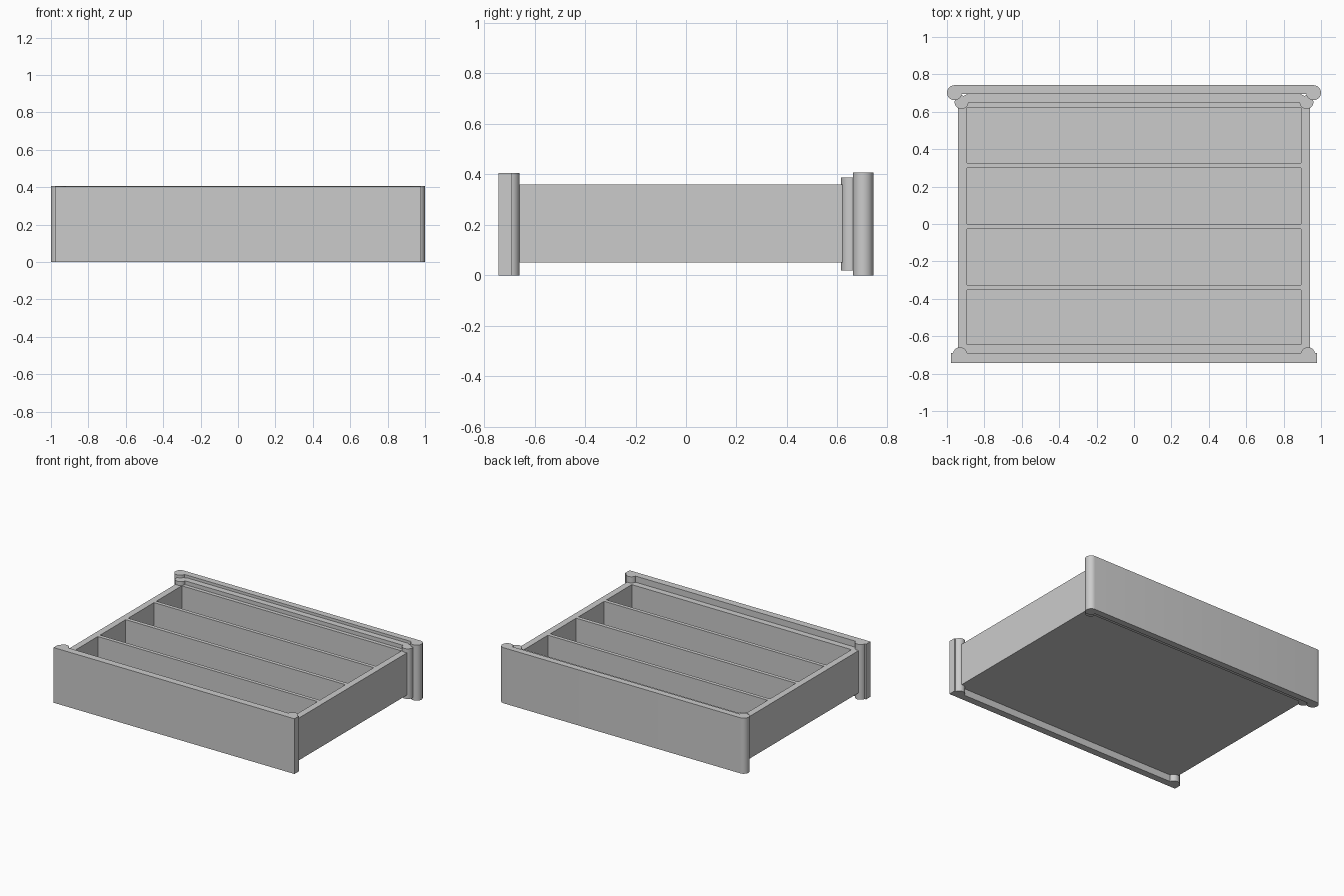
import bpy, bmesh
from math import sin, cos, radians

if "Cube" in bpy.data.objects:
    bpy.data.objects.remove(bpy.data.objects["Cube"])


def arc(cx, cy, r, a0, a1, n=20):
    return [(cx + r * cos(radians(a0 + (a1 - a0) * i / n)),
             cy + r * sin(radians(a0 + (a1 - a0) * i / n))) for i in range(n + 1)]


def extrude_mirrored(name, half, z0, z1):
    """Extrude a right-half outline, mirrored over x = 0, between two heights."""
    pts = half + [(-x, y) for x, y in reversed(half)]
    bm = bmesh.new()
    face = bm.faces.new([bm.verts.new((x, y, z0)) for x, y in pts])
    ext = bmesh.ops.extrude_face_region(bm, geom=[face])
    top = [v for v in ext["geom"] if isinstance(v, bmesh.types.BMVert)]
    bmesh.ops.translate(bm, verts=top, vec=(0, 0, z1 - z0))
    bmesh.ops.recalc_face_normals(bm, faces=bm.faces)
    me = bpy.data.meshes.new(name)
    bm.to_mesh(me)
    bm.free()
    ob = bpy.data.objects.new(name, me)
    bpy.context.collection.objects.link(ob)
    bpy.ops.object.select_all(action='DESELECT')
    bpy.context.view_layer.objects.active = ob
    ob.select_set(True)
    bpy.ops.object.shade_smooth_by_angle(angle=radians(30))
    return ob


# Open tray with four wide compartments
xs = [-0.94, -0.892, 0.892, 0.94]
ys = [-0.692, -0.645, -0.352, -0.325, -0.028, 0.0, 0.3, 0.327, 0.622, 0.65]
bm = bmesh.new()
grid = [[bm.verts.new((x, y, 0.36)) for y in ys] for x in xs]
pockets = []
for i in range(3):
    for j in range(len(ys) - 1):
        f = bm.faces.new((grid[i][j], grid[i + 1][j], grid[i + 1][j + 1], grid[i][j + 1]))
        if i == 1 and j % 2:
            pockets.append(f)
rim = [e for e in bm.edges if e.is_boundary]
skirt = bmesh.ops.extrude_edge_only(bm, edges=rim)["geom"]
bmesh.ops.translate(bm, verts=[g for g in skirt if isinstance(g, bmesh.types.BMVert)], vec=(0, 0, -0.31))
bmesh.ops.holes_fill(bm, edges=[e for e in bm.edges if e.is_boundary], sides=0)
for f in pockets:
    floor = bmesh.ops.extrude_discrete_faces(bm, faces=[f])["faces"][0]
    bmesh.ops.translate(bm, verts=floor.verts, vec=(0, 0, -0.28))
bmesh.ops.remove_doubles(bm, verts=bm.verts, dist=1e-5)
bmesh.ops.recalc_face_normals(bm, faces=bm.faces)
me = bpy.data.meshes.new("compartment_tray")
bm.to_mesh(me)
bm.free()
bpy.context.collection.objects.link(bpy.data.objects.new("compartment_tray", me))

# Front panel with a half-round bead behind each end
extrude_mirrored("front_panel",
                 [(0.978, -0.742), (0.978, -0.69)] + arc(0.93, -0.697, 0.038, 10, 170), 0.0, 0.405)

# Back panel with rolled ends
extrude_mirrored("back_panel", arc(0.96, 0.702, 0.04, 90, -170), 0.0, 0.408)

# Smaller stepped panel between tray and back panel
extrude_mirrored("inner_back_panel",
                 [(0.89, 0.696), (0.91, 0.685)] + arc(0.922, 0.652, 0.037, 80, -177), 0.02, 0.388)
